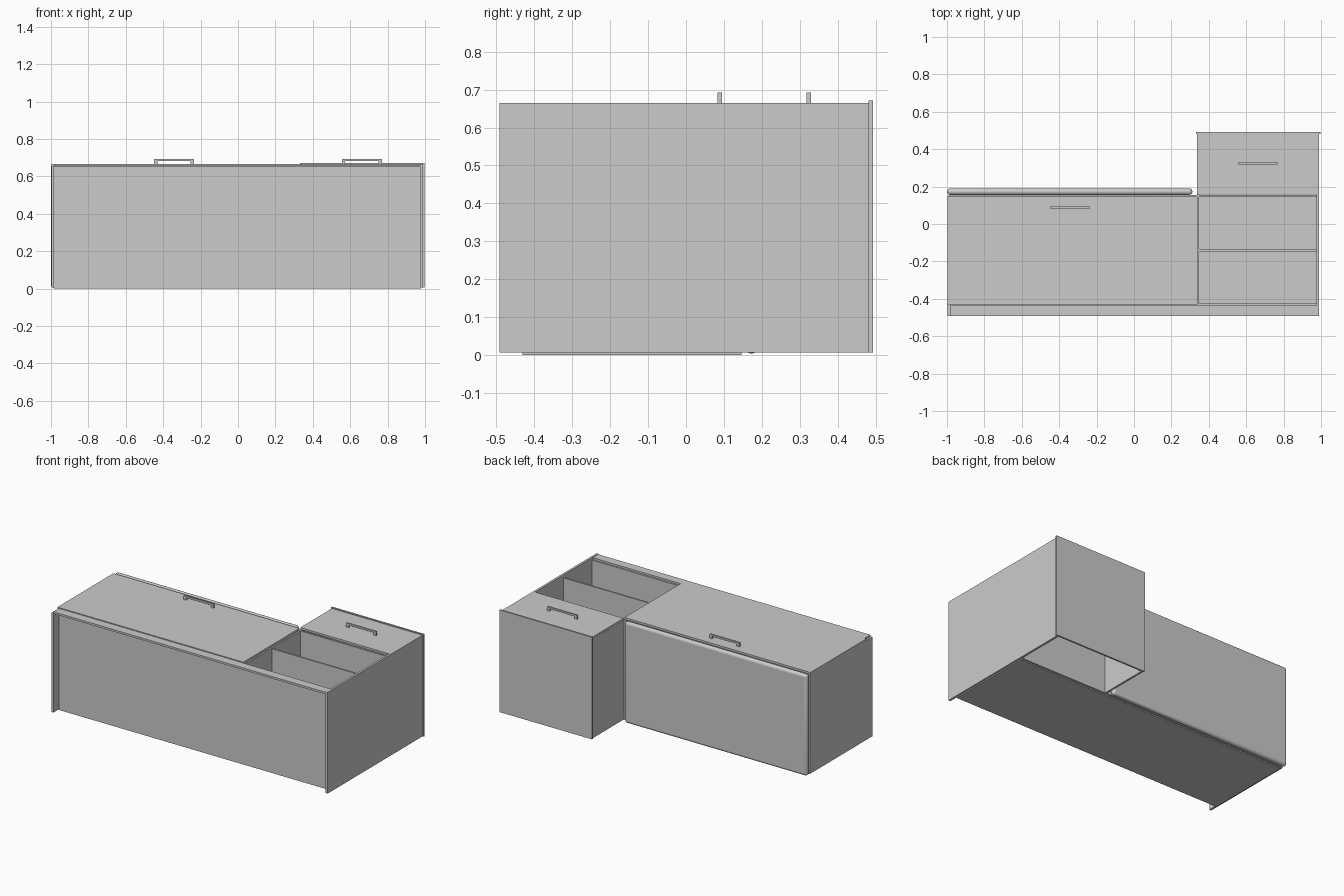
import bpy

if "Cube" in bpy.data.objects:
    bpy.data.objects.remove(bpy.data.objects["Cube"])


def box(name, x, y, z, bevel=0.0):
    """Axis-aligned board given as (min, max) pairs."""
    bpy.ops.mesh.primitive_cube_add(size=1, location=[(a + b) / 2 for a, b in (x, y, z)])
    ob = bpy.context.object
    ob.name = name
    ob.scale = [b - a for a, b in (x, y, z)]
    bpy.ops.object.transform_apply(location=False, rotation=False, scale=True)
    if bevel:
        mod = ob.modifiers.new("rounded_edges", "BEVEL")
        mod.width = bevel
        mod.segments = 5
        bpy.ops.object.shade_smooth_by_angle()
    return ob


def handle(name, x, y, z):
    """Bar handle: one rail standing on two posts, joined."""
    w, h, t = 0.107, 0.027, 0.011
    rail = box(name, (x - w, x + w), (y - t / 2, y + t / 2), (z + h - t, z + h))
    posts = [box(name + "_post", (x + s * (w - 0.009) - 0.009, x + s * (w - 0.009) + 0.009),
                 (y - t / 2, y + t / 2), (z, z + h - t)) for s in (-1, 1)]
    for ob in posts + [rail]:
        ob.select_set(True)
    bpy.context.view_layer.objects.active = rail
    bpy.ops.object.join()


B = 0.007      # rear edge of the boards
F = 0.665      # face of the fronts

# Long carcass
box("left_side", (-0.997, -0.983), (-0.492, 0.152), (B, 0.652))
box("right_side", (0.975, 0.989), (-0.492, 0.482), (B, F))
box("bottom_board", (-0.983, 0.975), (-0.435, -0.425), (B, 0.65))
box("carcass_top_board", (-0.983, 0.975), (0.145, 0.156), (B, 0.65))
box("rear_panel", (-0.985, 0.978), (-0.432, 0.146), (0.0, B))
box("plinth", (-0.983, 0.975), (-0.492, -0.435), (0.649, 0.662))

# Open shelves
box("divider", (0.336, 0.347), (-0.425, 0.145), (B, 0.65))
box("shelf", (0.347, 0.975), (-0.146, -0.135), (B, 0.645))

# Large front and rounded worktop
box("large_front", (-0.998, 0.340), (-0.43, 0.146), (0.652, F))
box("worktop", (-1.0, 0.312), (0.156, 0.190), (0.004, 0.662), bevel=0.0165)

# Raised compartment, open at the rear
box("raised_left_side", (0.337, 0.350), (0.156, 0.482), (B, 0.652))
box("raised_top_board", (0.332, 0.998), (0.482, 0.493), (B, 0.671))
box("small_front", (0.338, 0.975), (0.158, 0.482), (0.652, F))

# Handles
handle("large_front_handle", -0.342, 0.089, F)
handle("small_front_handle", 0.662, 0.324, F)
